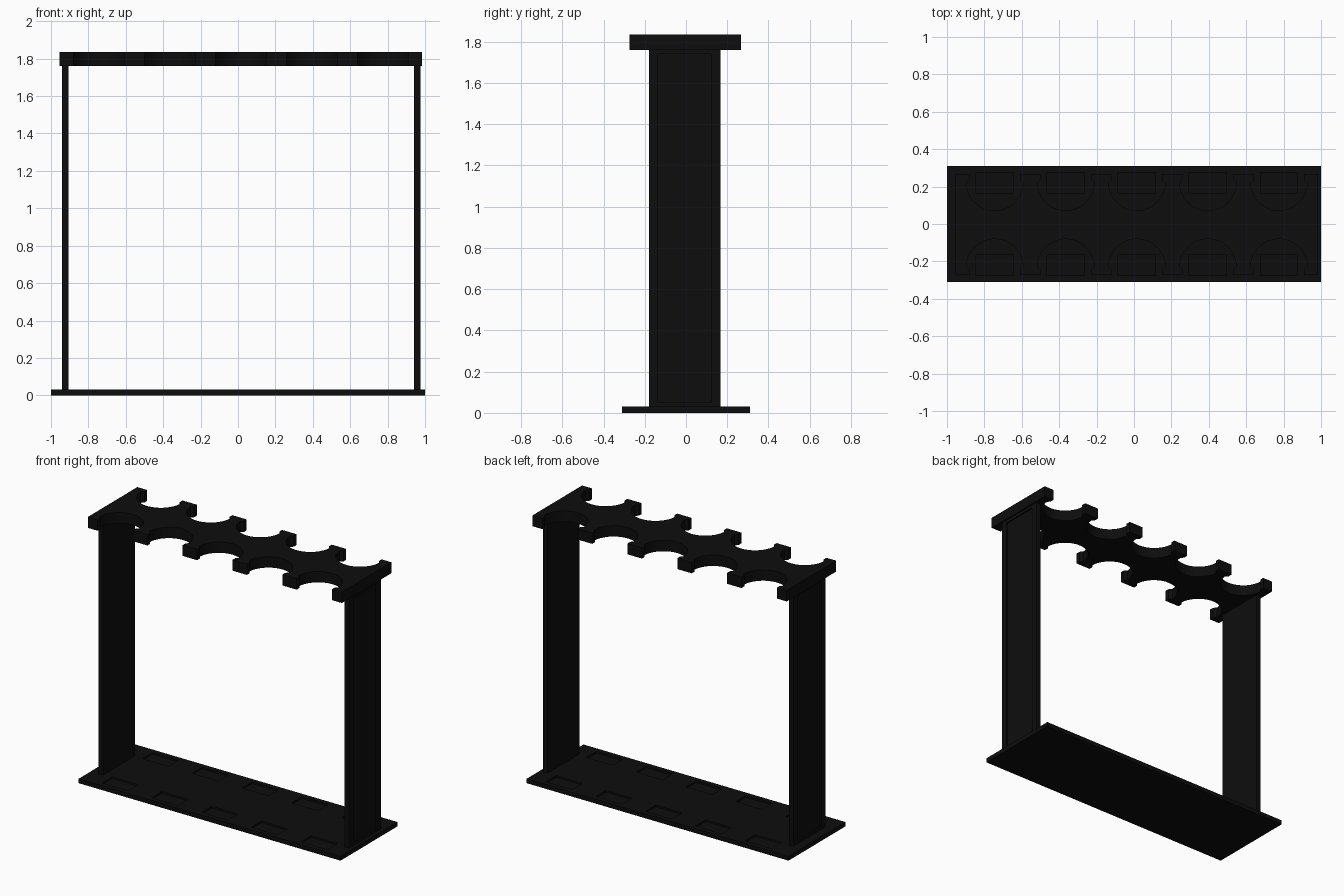
import bpy, bmesh, math

if "Cube" in bpy.data.objects:
    bpy.data.objects.remove(bpy.data.objects["Cube"])

black = bpy.data.materials.new("matte_black")
black.diffuse_color = (0.004, 0.004, 0.004, 1)
black.use_nodes = True
black.node_tree.nodes["Principled BSDF"].inputs["Base Color"].default_value = black.diffuse_color


def finish(name, bm):
    bmesh.ops.recalc_face_normals(bm, faces=bm.faces)
    me = bpy.data.meshes.new(name)
    bm.to_mesh(me)
    bm.free()
    ob = bpy.data.objects.new(name, me)
    bpy.context.collection.objects.link(ob)
    me.materials.append(black)
    return ob


def add_box(bm, lo, hi):
    vs = bmesh.ops.create_cube(bm, size=1)["verts"]
    for v in vs:
        v.co = [(a + b) / 2 + c * (b - a) for a, b, c in zip(lo, hi, v.co)]


def box(name, lo, hi):
    bm = bmesh.new()
    add_box(bm, lo, hi)
    return finish(name, bm)


def cut(ob, cutter):
    cutter.hide_render = True
    mod = ob.modifiers.new("cut", "BOOLEAN")
    mod.operation, mod.solver, mod.object = "DIFFERENCE", "EXACT", cutter
    bpy.context.view_layer.objects.active = ob
    bpy.ops.object.modifier_apply(modifier=mod.name)
    bpy.data.objects.remove(cutter)


MID, PITCH = 0.015, 0.38
centres = [MID + PITCH * (i - 2) for i in range(5)]

# base plate with a shallow butt pocket below every holder
base = box("base_plate", (-1, -0.31, 0), (1, 0.31, 0.03))
bm = bmesh.new()
for x in centres:
    for s in (-1, 1):
        y = s * 0.22
        add_box(bm, (x - 0.1, y - 0.055, 0.018), (x + 0.1, y + 0.055, 0.06))
cut(base, finish("pocket_cutter", bm))

# side posts with a recessed outer panel
for name, x0, x1, s in (("left_post", -0.94, -0.905, -1), ("right_post", 0.94, 0.975, 1)):
    post = box(name, (x0, -0.18, 0.03), (x1, 0.168, 1.76))
    face = x1 if s > 0 else x0
    a, b = sorted((face - s * 0.01, face + s * 0.05))
    cut(post, box("panel_cutter", (a, -0.135, 0.05), (b, 0.122, 1.74)))

# top rail outline: round bites with straight-sided mouths along both edges
R, MOUTH, CY = 0.152, 0.135, 0.228
X0, X1, YH, YC = -0.955, 0.985, 0.27, -0.004
dy = math.sqrt(R * R - MOUTH * MOUTH)
a0 = math.asin(min(1, dy / R))
N = 24


def edge_points():
    pts = [(X0, YH)]
    for x in centres:
        pts.append((x - MOUTH, YH))
        # arc sweeps from the left lip, round the inside, to the right lip
        for k in range(N + 1):
            a = math.pi - a0 + (math.pi + 2 * a0) * k / N
            y = CY + R * math.sin(a)
            if y < YH - 0.03:
                pts.append((x + R * math.cos(a), y))
            elif k == 0:
                pts.append((x - MOUTH, YH - 0.03))
            elif k == N:
                pts.append((x + MOUTH, YH - 0.03))
        pts.append((x + MOUTH, YH))
    return pts + [(X1, YH)]


back = edge_points()
outline = back + [(x, -y) for x, y in reversed(back)]
bm = bmesh.new()
face = bm.faces.new([bm.verts.new((x, y + YC, 1.76)) for x, y in outline])
top = bmesh.ops.extrude_face_region(bm, geom=[face])["geom"]
bmesh.ops.translate(bm, vec=(0, 0, 0.075), verts=[v for v in top if isinstance(v, bmesh.types.BMVert)])
bmesh.ops.triangulate(bm, faces=[f for f in bm.faces if len(f.verts) > 4])
rail = finish("top_rail", bm)
bpy.ops.object.select_all(action="DESELECT")
rail.select_set(True)
bpy.context.view_layer.objects.active = rail
bpy.ops.object.shade_smooth_by_angle(angle=math.radians(30))
